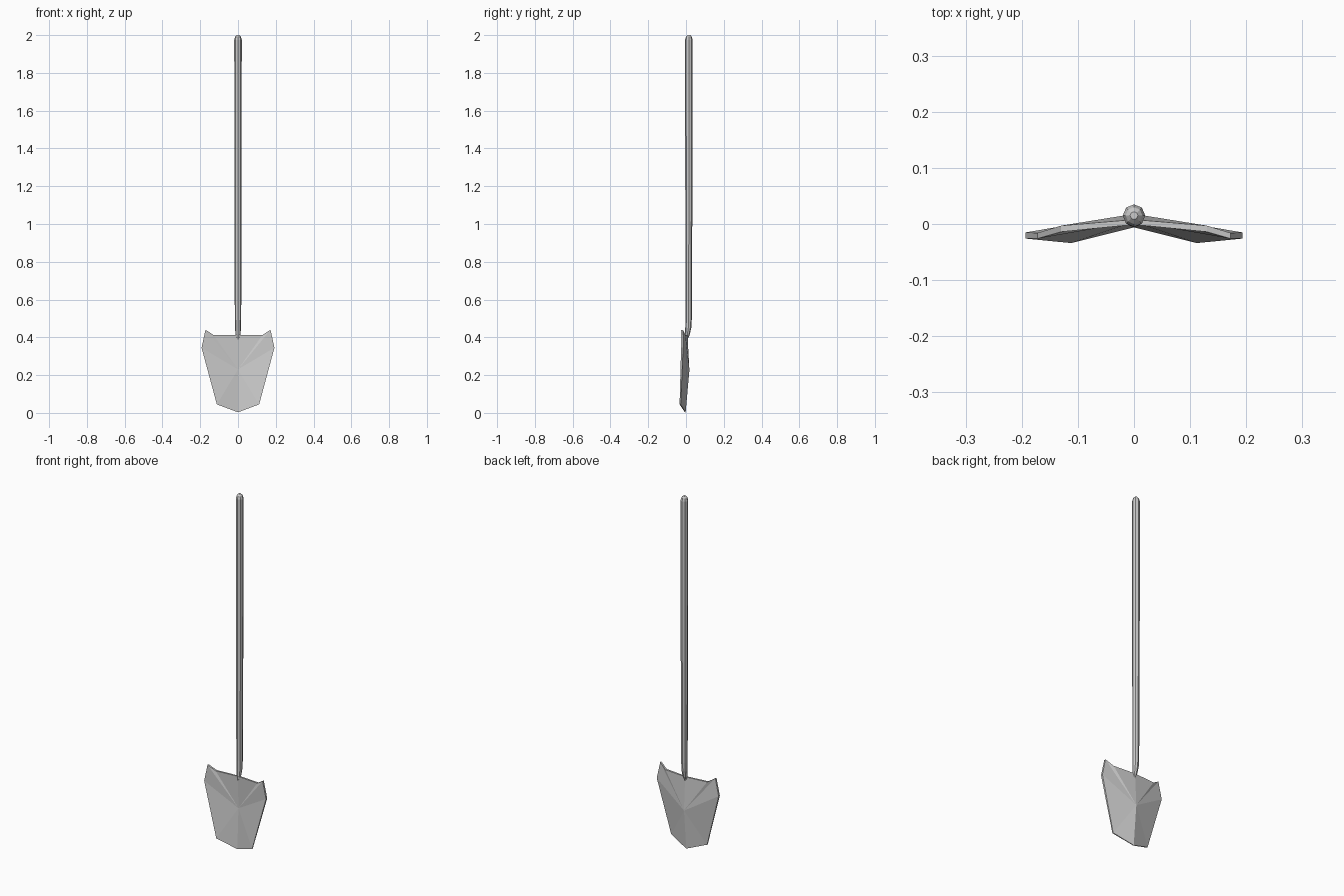
import bpy, bmesh, math

if "Cube" in bpy.data.objects:
    bpy.data.objects.remove(bpy.data.objects["Cube"])


def finish(bm, name):
    mesh = bpy.data.meshes.new(name)
    bmesh.ops.recalc_face_normals(bm, faces=bm.faces)
    bm.to_mesh(mesh)
    bm.free()
    obj = bpy.data.objects.new(name, mesh)
    bpy.context.collection.objects.link(obj)
    return obj


# Shaft: octagonal rings (y, z, radius), rounded top and a bent, tapered foot
rings = [(0.003, 0.388, 0.006), (0.007, 0.415, 0.013), (0.012, 0.45, 0.016),
         (0.014, 0.50, 0.017), (0.015, 1.20, 0.019), (0.015, 1.975, 0.020),
         (0.015, 1.992, 0.015), (0.015, 2.0, 0.007)]
bm = bmesh.new()
loops = []
for y, z, r in rings:
    loops.append([bm.verts.new((r * math.cos(i * math.pi / 4),
                                y + r * math.sin(i * math.pi / 4), z))
                  for i in range(8)])
for a, b in zip(loops, loops[1:]):
    for i in range(8):
        j = (i + 1) % 8
        bm.faces.new((a[i], a[j], b[j], b[i]))
bm.faces.new(loops[0])
bm.faces.new(loops[-1])
finish(bm, "shaft")

# Blade: right half outline (x, z, front y, back y), tip to top centre
outline = [(0.0, 0.003, -0.006, -0.002),
           (0.112, 0.045, -0.034, -0.028),
           (0.193, 0.345, -0.026, -0.015),
           (0.172, 0.44, -0.026, -0.016),
           (0.13, 0.413, -0.014, -0.003),
           (0.0, 0.412, -0.001, 0.008)]
bm = bmesh.new()
front = [bm.verts.new((x, f, z)) for x, z, f, b in outline]
back = [bm.verts.new((x, b, z)) for x, z, f, b in outline]
front_ridge = bm.verts.new((0, 0.004, 0.23))
back_ridge = bm.verts.new((0, 0.018, 0.225))
for i in range(len(outline) - 1):
    bm.faces.new((front_ridge, front[i], front[i + 1]))
    bm.faces.new((back_ridge, back[i + 1], back[i]))
    bm.faces.new((front[i], back[i], back[i + 1], front[i + 1]))
blade = finish(bm, "blade")
mirror = blade.modifiers.new("mirror", 'MIRROR')
mirror.use_axis[0] = True
